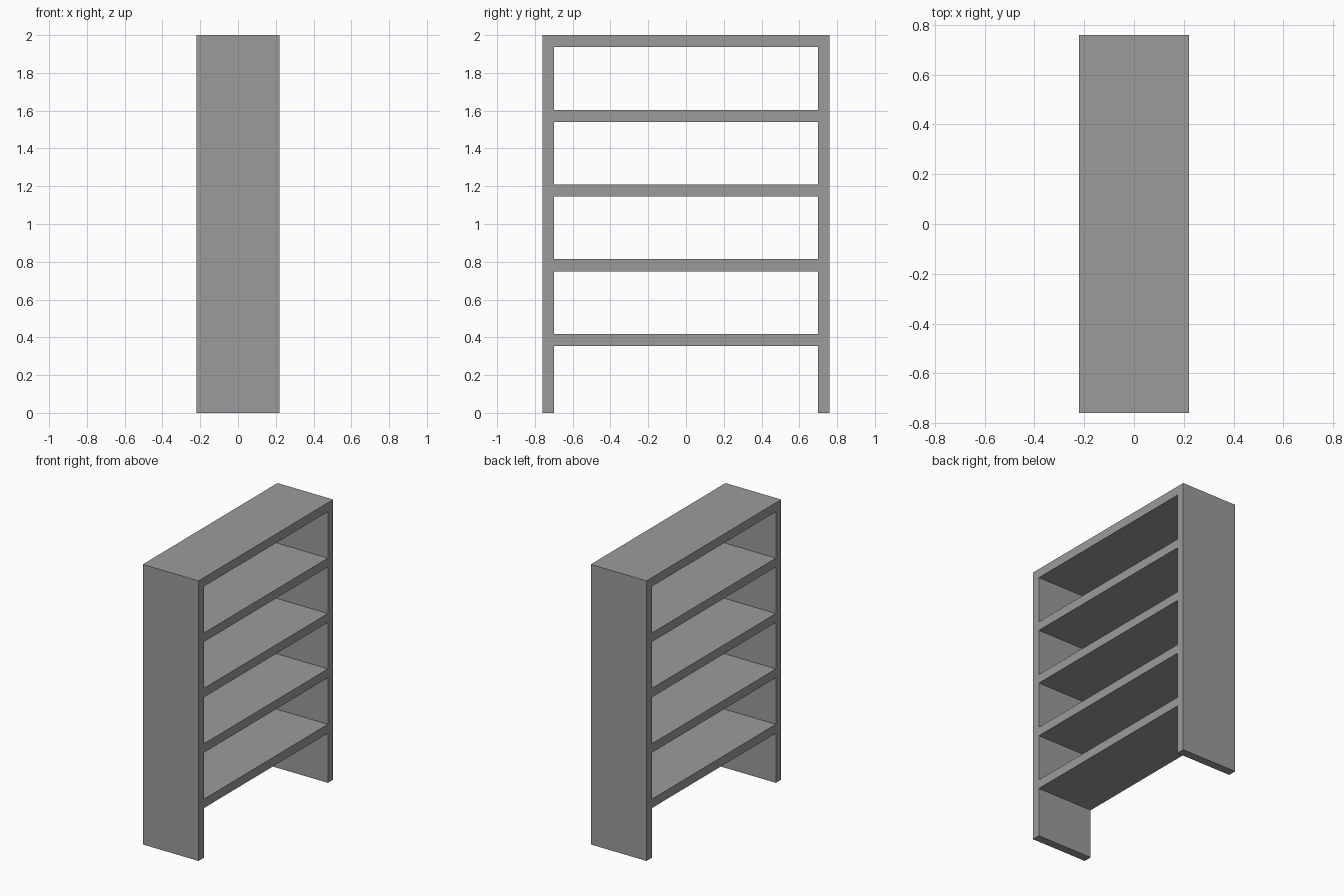
import bpy

# Remove the default object
cube = bpy.data.objects.get("Cube")
if cube:
    bpy.data.objects.remove(cube, do_unlink=True)

DEPTH, HALF_WIDTH, HEIGHT = 0.44, 0.76, 2.0
SIDE, BOARD = 0.06, 0.064
SHELVES, LOWEST = 5, 0.354

# Single plain grey finish
grey = bpy.data.materials.new("plain_grey")
grey.use_nodes = True
colour = (0.33, 0.33, 0.33, 1)
grey.diffuse_color = colour
grey.node_tree.nodes["Principled BSDF"].inputs["Base Color"].default_value = colour


def board(name, size, centre):
    bpy.ops.mesh.primitive_cube_add(size=1, location=centre)
    ob = bpy.context.object
    ob.name = name
    ob.scale = size
    bpy.ops.object.transform_apply(location=False, rotation=False, scale=True)
    ob.data.materials.append(grey)
    return ob


# Upright end panels
for name, sign in (("front_side_panel", -1), ("back_side_panel", 1)):
    board(name, (DEPTH, SIDE, HEIGHT), (0, sign * (HALF_WIDTH - SIDE / 2), HEIGHT / 2))

# Evenly spaced shelves, the last one closing the top
step = (HEIGHT - BOARD - LOWEST) / (SHELVES - 1)
for i in range(SHELVES):
    name = "top_board" if i == SHELVES - 1 else f"shelf_{i + 1}"
    board(name, (DEPTH, 2 * (HALF_WIDTH - SIDE), BOARD), (0, 0, LOWEST + i * step + BOARD / 2))
